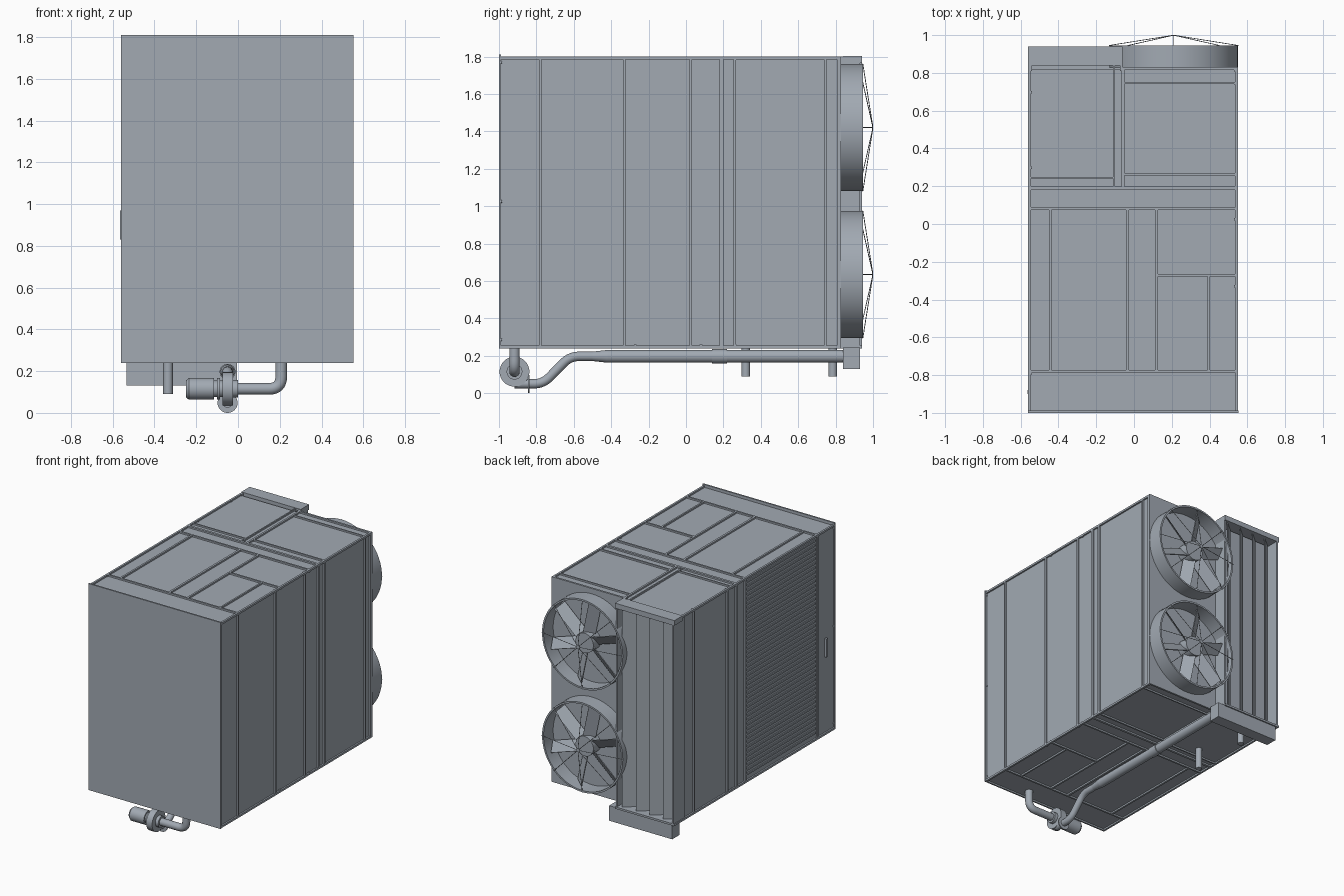
import bpy, bmesh, math
from mathutils import Vector, Matrix

cube = bpy.data.objects.get("Cube")
if cube:
    bpy.data.objects.remove(cube)

steel = bpy.data.materials.new("blue_grey_steel")
steel.use_nodes = True
colour = (0.36, 0.40, 0.45, 1)
steel.diffuse_color = colour
steel.node_tree.nodes["Principled BSDF"].inputs["Base Color"].default_value = colour


def finish(name, bm, smooth=False):
    mesh = bpy.data.meshes.new(name)
    bm.to_mesh(mesh)
    bm.free()
    mesh.materials.append(steel)
    ob = bpy.data.objects.new(name, mesh)
    bpy.context.collection.objects.link(ob)
    if smooth:
        bpy.ops.object.select_all(action='DESELECT')
        ob.select_set(True)
        bpy.context.view_layer.objects.active = ob
        bpy.ops.object.shade_smooth_by_angle(angle=math.radians(35))
    return ob


def add_box(bm, x0, x1, y0, y1, z0, z1, turn=None):
    mat = Matrix.Translation(((x0 + x1) / 2, (y0 + y1) / 2, (z0 + z1) / 2))
    if turn:
        mat = mat @ turn
    mat = mat @ Matrix.Diagonal((x1 - x0, y1 - y0, z1 - z0, 1))
    bmesh.ops.create_cube(bm, size=1, matrix=mat)


def boxes(name, *items):
    bm = bmesh.new()
    for item in items:
        add_box(bm, *item)
    return finish(name, bm)


def add_rod(bm, a, b, r0, r1=None, sides=32):
    a, b = Vector(a), Vector(b)
    d = b - a
    mat = Matrix.Translation((a + b) / 2) @ d.to_track_quat('Z', 'Y').to_matrix().to_4x4()
    bmesh.ops.create_cone(bm, cap_ends=True, segments=sides, radius1=r0,
                          radius2=r0 if r1 is None else r1, depth=d.length, matrix=mat)


def rods(name, *items):
    bm = bmesh.new()
    for item in items:
        add_rod(bm, *item)
    return finish(name, bm, True)


def pipe(name, points, radius, bend):
    # sweep a round section along a path with rounded corners
    pts = [Vector(p) for p in points]
    path = [pts[0]]
    for p, q, r in zip(pts, pts[1:], pts[2:]):
        a = q + (p - q).normalized() * bend
        b = q + (r - q).normalized() * bend
        path += [a.lerp(q, t / 8).lerp(q.lerp(b, t / 8), t / 8) for t in range(9)]
    path.append(pts[-1])
    curve = bpy.data.curves.new(name, 'CURVE')
    curve.dimensions = '3D'
    curve.bevel_depth = radius
    curve.bevel_resolution = 6
    curve.use_fill_caps = True
    spline = curve.splines.new('POLY')
    spline.points.add(len(path) - 1)
    for sp, p in zip(spline.points, path):
        sp.co = (*p, 1)
    curve.materials.append(steel)
    ob = bpy.data.objects.new(name, curve)
    bpy.context.collection.objects.link(ob)


L, R, BOT, TOP = -0.56, 0.55, 0.24, 1.80
SKIN = 0.012          # depth of the panels behind the frame
SPLIT = -0.06         # edge between fan bay and louvre bay

# Casing panels and front plate
boxes("casing", (L + SKIN, R - SKIN, -0.99, 0.82, BOT + SKIN, TOP - SKIN))
boxes("front_plate", (L, R + 0.003, -1.0, -0.988, BOT, 1.81))
boxes("fan_bay_back", (SPLIT, R, 0.815, 0.83, BOT, TOP))

# Upright ribs on both sides and edge rails
ribs = []
for y0, y1 in [(-0.787, -0.773), (-0.337, -0.323), (0.018, 0.032), (0.18, 0.20),
               (0.253, 0.267), (0.738, 0.752), (0.808, 0.83)]:
    ribs.append((R - 0.02, R, y0, y1, BOT, TOP))
for y0, y1 in [(-0.797, -0.783), (0.075, 0.09), (0.18, 0.20), (0.29, 0.305), (0.69, 0.705)]:
    ribs.append((L, L + 0.02, y0, y1, BOT, TOP))
boxes("side_ribs", *ribs)
rails = []
for x0, x1, yend in [(L, L + 0.015, 0.94), (R - 0.015, R, 0.83)]:
    for z0, z1 in [(BOT, BOT + 0.015), (TOP - 0.015, TOP)]:
        rails.append((x0, x1, -0.99, yend, z0, z1))
boxes("edge_rails", *rails)

# Ribs on the roof and the floor
for name, z0, z1 in [("floor_ribs", BOT, BOT + 0.02), ("roof_ribs", TOP - 0.02, TOP)]:
    layout = [(L, R, -0.787, -0.773), (L, R, 0.073, 0.087), (L, R, 0.18, 0.198),
              (-0.45, -0.436, -0.78, 0.08), (-0.043, -0.027, -0.78, 0.08),
              (0.112, 0.126, -0.78, 0.08), (0.12, R, -0.279, -0.265),
              (0.39, 0.402, -0.78, -0.27), (-0.065, -0.05, 0.19, 0.83),
              (-0.11, -0.10, 0.19, 0.84), (SPLIT, R, 0.257, 0.27),
              (SPLIT, R, 0.742, 0.752), (L, -0.11, 0.24, 0.25)]
    boxes(name, *[(*b, z0, z1) for b in layout])

# Intake grille of thin slats
slats = []
for i in range(44):
    z = 0.29 + i * 0.034
    slats.append((L + 0.004, L + SKIN + 0.003, -0.77, 0.065, z, z + 0.012))
boxes("intake_slats", *slats)

# Louvre bay open to the rear, with upright blades
boxes("louvre_bay", (L + 0.006, L + 0.02, 0.81, 0.94, BOT, TOP),
      (SPLIT - 0.014, SPLIT, 0.81, 0.93, BOT, TOP),
      (L, SPLIT, 0.81, 0.94, BOT, BOT + 0.015))
boxes("louvre_canopy", (L, SPLIT, 0.84, 0.94, TOP - 0.035, TOP + 0.004))
blades = []
for i in range(4):
    x = -0.49 + i * 0.115
    blades.append((x - 0.055, x + 0.055, 0.876, 0.882, BOT, TOP - 0.03,
                   Matrix.Rotation(math.radians(40), 4, 'Z')))
boxes("louvre_blades", *blades)

# Drip tray
boxes("drip_tray", (-0.535, -0.005, 0.84, 0.93, 0.13, BOT + 0.005))

# Fans: shroud, hub, pitched blades and wire guard
FX = 0.21
for label, fz in [("lower", 0.635), ("upper", 1.42)]:
    bm = bmesh.new()
    profile = [(0.34, 0.825), (0.34, 0.945), (0.327, 0.945), (0.327, 0.825)]
    verts = [bm.verts.new((FX + r, y, fz)) for r, y in profile]
    edges = [bm.edges.new((verts[i], verts[i - 1])) for i in range(4)]
    bmesh.ops.spin(bm, geom=verts + edges, cent=(FX, 0, fz), axis=(0, 1, 0),
                   angle=math.tau, steps=64)
    bmesh.ops.remove_doubles(bm, verts=bm.verts, dist=0.0005)
    bmesh.ops.recalc_face_normals(bm, faces=bm.faces)
    finish(label + "_fan_shroud", bm, True)
    rods(label + "_fan_hub", ((FX, 0.825, fz), (FX, 0.92, fz), 0.075))

    bm = bmesh.new()
    guard = bmesh.new()
    for i in range(6):
        a = math.tau * (i + 0.3) / 6
        place = Matrix.Translation((FX, 0.882, fz)) @ Matrix.Rotation(a, 4, 'Y')
        shape = (Matrix.Translation((0.19, 0, 0)) @ Matrix.Rotation(math.radians(38), 4, 'X')
                 @ Matrix.Diagonal((0.25, 0.006, 0.09, 1)))
        bmesh.ops.create_cube(bm, size=1, matrix=place @ shape)
    for i in range(8):
        a = math.tau * i / 8
        d = Vector((math.cos(a), 0, math.sin(a)))
        add_rod(guard, Vector((FX, 0.945, fz)) + d * 0.343,
                Vector((FX, 0.998, fz)) + d * 0.01, 0.0022, 0.0022, 6)
    add_rod(guard, (FX, 0.994, fz), (FX, 1.0, fz), 0.015, 0.015, 16)
    finish(label + "_fan_blades", bm)
    finish(label + "_fan_guard", guard)

# Pump with motor, volute and flanges
PX, PY, PZ = -0.05, -0.917, 0.115
rods("pump", ((-0.25, PY, PZ), (-0.235, PY, PZ), 0.04, 0.052),
     ((-0.235, PY, PZ), (-0.115, PY, PZ), 0.052),
     ((-0.115, PY, PZ), (-0.07, PY, PZ), 0.04),
     ((-0.10, PY, PZ), (-0.085, PY, PZ), 0.052),
     ((PX - 0.025, PY, PZ), (PX + 0.025, PY, PZ), 0.08),
     ((PX + 0.025, PY, PZ), (PX + 0.05, PY, PZ), 0.042),
     ((PX, -0.846, 0.048), (PX, -0.838, 0.048), 0.048))

# Pipework
pipe("pump_riser", [(PX, PY, PZ), (0.207, PY, PZ), (0.207, PY, BOT + 0.02)], 0.028, 0.06)
pipe("drain_bend", [(PX, PY, 0.05), (PX, -0.765, 0.05), (PX, -0.62, 0.197), (PX, -0.45, 0.197)],
     0.025, 0.05)
rods("drain_pipe", ((PX, -0.50, 0.197), (PX, -0.42, 0.197), 0.025, 0.034),
     ((PX, -0.42, 0.197), (PX, 0.85, 0.197), 0.034),
     ((PX, 0.14, 0.197), (PX, 0.22, 0.197), 0.038))
rods("outlet_stubs", *[((-0.335, y, 0.09), (-0.335, y, BOT + 0.02), 0.023) for y in (0.32, 0.785)])

# Front screws and door handle
rods("front_screws", *[((x, -1.0, z), (x, -0.985, z), 0.007, 0.007, 12)
                       for x in (-0.55, 0.54) for z in (0.285, 1.025, 1.77)])
boxes("side_handle", (L - 0.005, L + 0.01, -0.90, -0.88, 0.83, 0.97))
